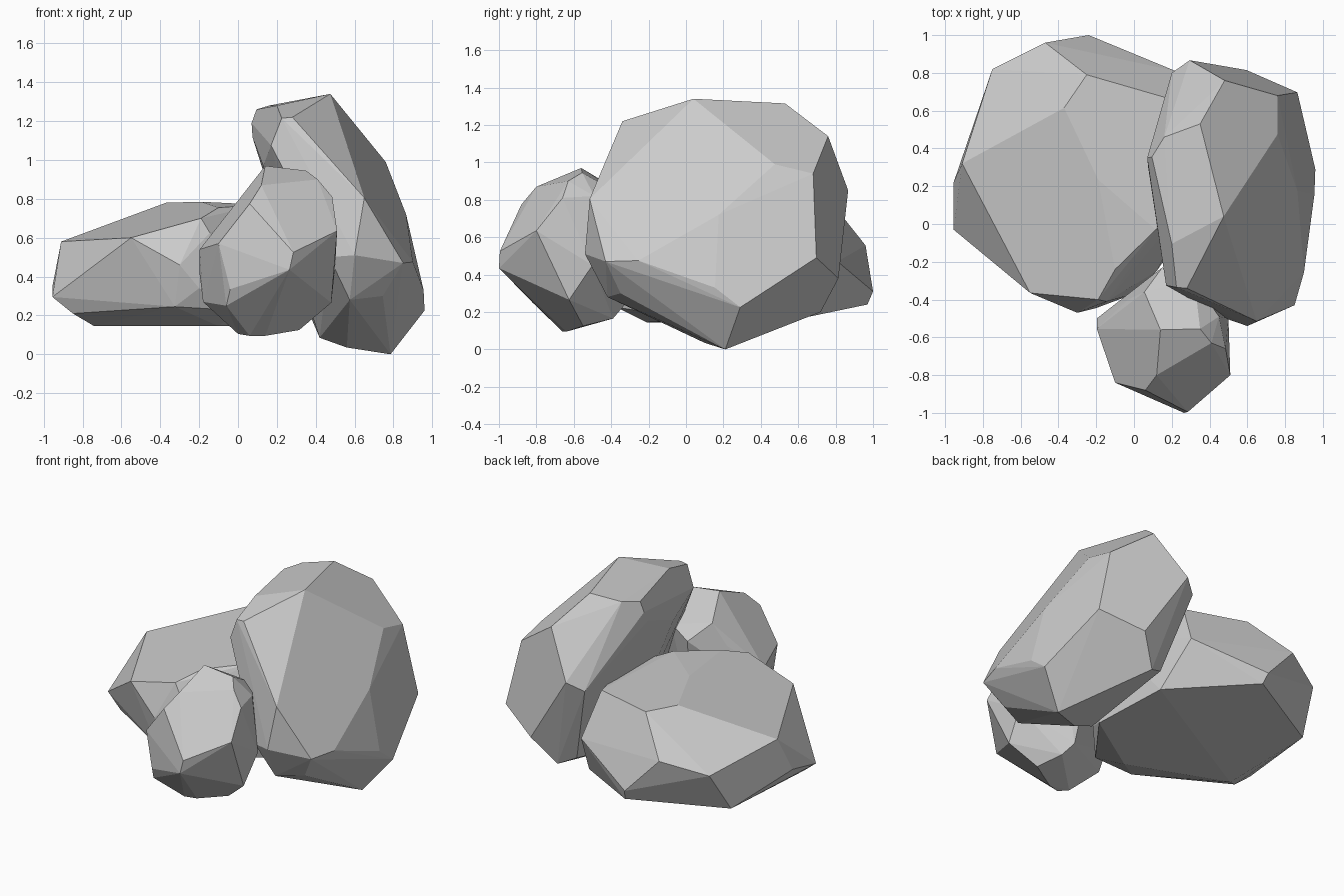
import bpy, bmesh, math


def rock(name, corners):
    """Chipped boulder: convex hull over a few corner points, flat facets."""
    bm = bmesh.new()
    for c in corners:
        bm.verts.new(c)
    res = bmesh.ops.convex_hull(bm, input=bm.verts)
    junk = {g for g in res["geom_interior"] + res["geom_unused"]
            if isinstance(g, bmesh.types.BMVert)}
    bmesh.ops.delete(bm, geom=list(junk), context='VERTS')
    # merge nearly coplanar triangles into broad facets
    bmesh.ops.dissolve_limit(bm, angle_limit=math.radians(4),
                             verts=bm.verts, edges=bm.edges)
    bmesh.ops.recalc_face_normals(bm, faces=bm.faces)
    me = bpy.data.meshes.new(name)
    bm.to_mesh(me)
    bm.free()
    ob = bpy.data.objects.new(name, me)
    bpy.context.collection.objects.link(ob)
    return ob


# Broad low boulder on the left
rock("flat_boulder", [
    # top
    (-.91, .32, .58), (-.55, -.365, .6), (-.19, -.40, .70), (-.10, -.24, .755),
    (.115, -.03, .77), (-.19, .235, .785), (-.37, .615, .78), (-.25, .79, .77),
    (.165, .67, .76), (.32, .15, .70),
    # sides
    (-.955, -.03, .295), (-.955, .22, .35), (-.75, .82, .478), (-.47, .96, .556),
    (-.24, 1.0, .31), (.22, .81, .47), (-.30, -.47, .46), (-.20, -.445, .34),
    (-.145, -.41, .625), (.12, -.25, .35),
    # underside
    (-.325, -.41, .245), (-.85, -.05, .21), (-.74, .04, .145), (-.80, .66, .21),
    (-.22, .97, .24), (.30, .61, .165), (-.10, -.21, .145), (.33, .06, .16),
    (0, -.37, .225)])

# Tall leaning boulder on the right
rock("leaning_boulder", [
    # crest
    (.475, .04, 1.34), (.35, .53, 1.315), (.48, .76, 1.14), (.16, .46, 1.28),
    (.095, .355, 1.26), (.07, .35, 1.19), (.20, -.105, 1.28), (.225, -.335, 1.215),
    (.28, -.34, 1.22), (.17, -.325, 1.075), (.075, .3, 1.115),
    # outer slope and ends
    (.76, .475, .99), (.76, .68, .94), (.865, .175, .72), (.65, -.515, .805),
    (.60, -.54, .51), (.47, -.495, .5), (.85, -.43, .47), (.90, -.255, .475),
    (.955, .155, .33), (.96, .29, .225), (.865, .697, .49), (.595, .815, .38),
    (.295, .867, .85), (.20, .80, .79),
    # underside
    (.785, .21, 0), (.56, .10, .035), (.42, .10, .085), (.575, -.42, .28),
    (.745, -.35, .30), (.46, .72, .2), (.35, .67, .25), (.13, -.05, .97)])

# Small boulder in front
rock("small_boulder", [
    # top
    (.12, -.80, .87), (.14, -.56, .97), (.35, -.555, .945), (.41, -.63, .9),
    (.485, -.66, .81), (.45, -.49, .82), (.055, -.36, .85), (.15, -.23, .75),
    (.32, -.30, .8), (-.03, -.40, .7),
    # sides
    (.285, -.995, .525), (.265, -1.0, .435), (.51, -.80, .635), (.06, -.88, .775),
    (-.10, -.84, .57), (-.04, -.865, .335), (-.197, -.555, .54), (-.197, -.50, .41),
    (.50, -.50, .45),
    # underside
    (-.18, -.55, .27), (-.06, -.82, .25), (.48, -.625, .265), (0, -.62, .105),
    (.06, -.66, .095), (.14, -.64, .095), (.315, -.55, .125), (.25, -.39, .165),
    (.2, -.33, .235)])
